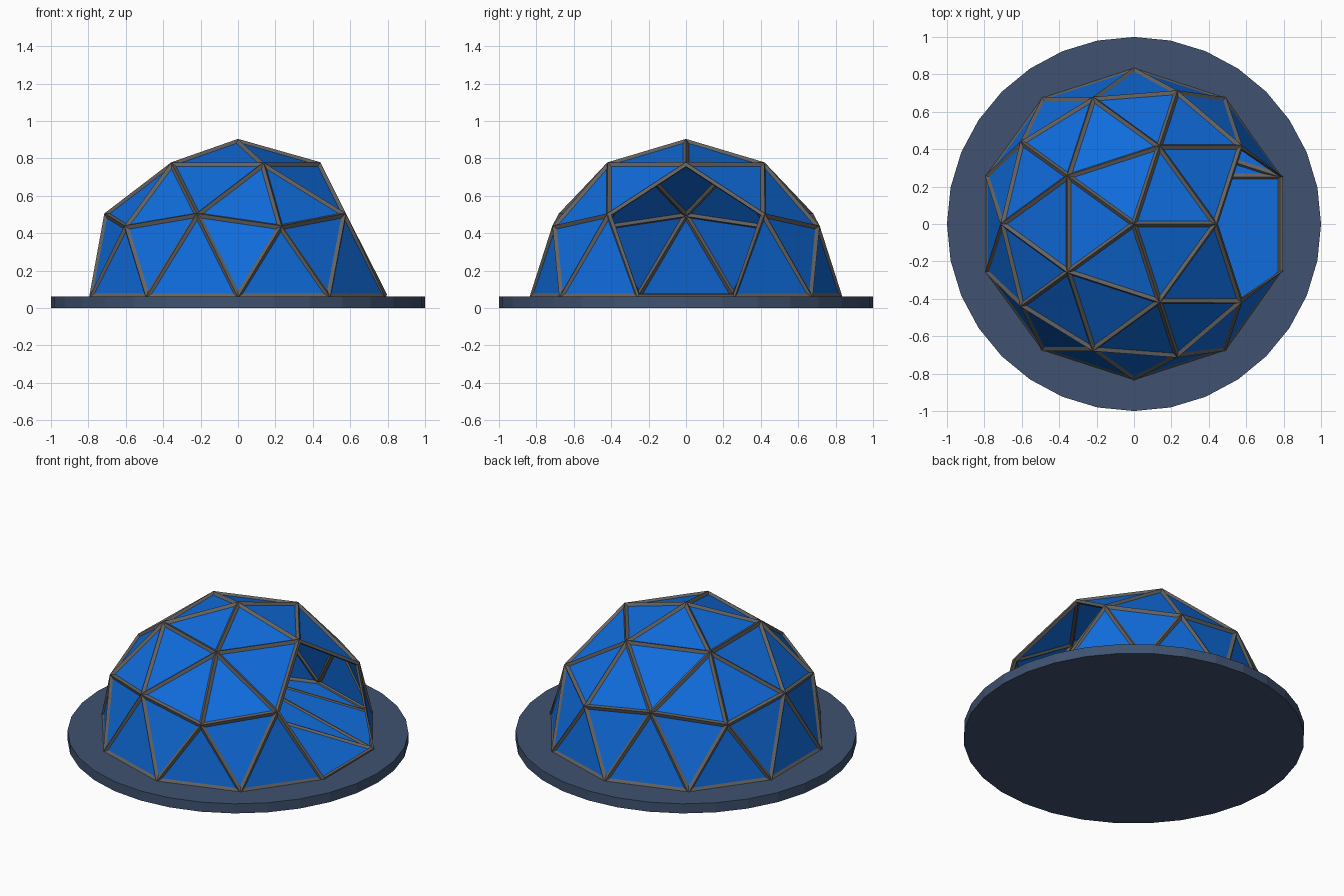
import bpy, bmesh, math
from mathutils import Vector

if "Cube" in bpy.data.objects:
    bpy.data.objects.remove(bpy.data.objects["Cube"])

R, Z0 = 0.825, 0.064


def paint(obj, name, rgb):
    mat = bpy.data.materials.new(name)
    mat.diffuse_color = (*rgb, 1)
    mat.use_nodes = True
    mat.node_tree.nodes["Principled BSDF"].inputs["Base Color"].default_value = mat.diffuse_color
    obj.data.materials.append(mat)


def dome_mesh(name):
    """Half of a two-frequency geodesic sphere with a five-panel doorway and a floor."""
    bm = bmesh.new()
    bmesh.ops.create_icosphere(bm, subdivisions=2, radius=R)
    door = Vector((0.894 * R, 0, 0.447 * R))
    gone = [v for v in bm.verts if v.co.z < -0.05 or (v.co - door).length < 0.1]
    bmesh.ops.delete(bm, geom=gone, context='VERTS')
    # floor panels between the ten ground points
    rim = sorted((v for v in bm.verts if abs(v.co.z) < 0.01),
                 key=lambda v: math.atan2(v.co.y, v.co.x) % math.tau)
    for ids in ((1, 2, 3), (0, 1, 3), (0, 3, 4), (0, 4, 5, 6, 7, 8, 9)):
        bm.faces.new([rim[i] for i in ids])
    bmesh.ops.recalc_face_normals(bm, faces=bm.faces)
    bmesh.ops.translate(bm, verts=bm.verts, vec=(0, 0, Z0))
    mesh = bpy.data.meshes.new(name)
    bm.to_mesh(mesh)
    bm.free()
    obj = bpy.data.objects.new(name, mesh)
    bpy.context.collection.objects.link(obj)
    return obj


# round ground plate
bpy.ops.mesh.primitive_cylinder_add(vertices=32, radius=1, depth=0.062, location=(0, 0, 0.031))
plate = bpy.context.object
plate.name = "ground_plate"
paint(plate, "slate", (0.05, 0.085, 0.16))

# flat blue panels
panels = dome_mesh("dome_panels")
paint(panels, "blue", (0.005, 0.15, 0.72))

# grey struts along every panel edge
struts = dome_mesh("dome_struts")
paint(struts, "strut_grey", (0.13, 0.125, 0.12))
wire = struts.modifiers.new("struts", 'WIREFRAME')
wire.thickness = 0.03
wire.offset = 0
wire.use_boundary = True
wire.use_even_offset = True
